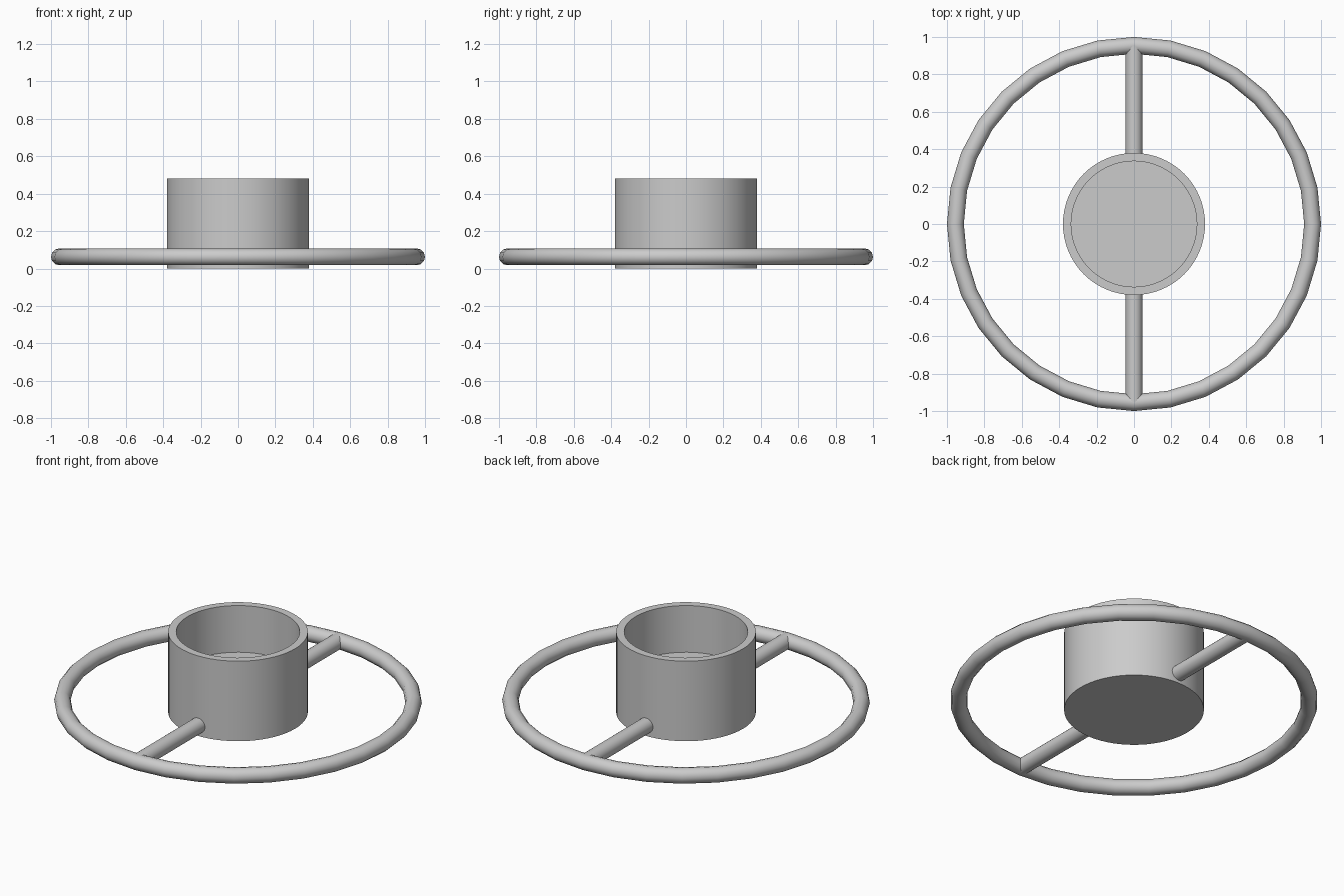
import bpy, bmesh
from math import radians

if "Cube" in bpy.data.objects:
    bpy.data.objects.remove(bpy.data.objects["Cube"])

RING_R, TUBE_R, RING_Z = 0.955, 0.045, 0.0625
CUP_R, CUP_H, WALL, FLOOR_Z = 0.38, 0.48, 0.044, 0.20


def finish(name):
    obj = bpy.context.object
    obj.name = obj.data.name = name
    bpy.ops.object.shade_smooth_by_angle(angle=radians(35))
    return obj


# Cup: cylinder whose top is inset for the rim and sunk to the inner floor
bpy.ops.mesh.primitive_cylinder_add(vertices=64, radius=CUP_R, depth=CUP_H,
                                    location=(0, 0, CUP_H / 2))
cup = bpy.context.object
bm = bmesh.new()
bm.from_mesh(cup.data)
top = max(bm.faces, key=lambda f: f.calc_center_median().z)
bmesh.ops.inset_region(bm, faces=[top], thickness=WALL)
well = bmesh.ops.extrude_discrete_faces(bm, faces=[top])["faces"][0]
bmesh.ops.translate(bm, verts=well.verts, vec=(0, 0, FLOOR_Z - CUP_H))
bm.to_mesh(cup.data)
bm.free()
finish("cup")

# Outer ring
bpy.ops.mesh.primitive_torus_add(major_segments=32, minor_segments=12,
                                 major_radius=RING_R, minor_radius=TUBE_R,
                                 location=(0, 0, RING_Z))
finish("outer_ring")

# Two spokes joining the cup wall to the ring centre line
inner = CUP_R - WALL / 2
for name, side in (("front_spoke", -1), ("back_spoke", 1)):
    bpy.ops.mesh.primitive_cylinder_add(
        vertices=24, radius=TUBE_R, depth=RING_R - inner,
        location=(0, side * (RING_R + inner) / 2, RING_Z),
        rotation=(radians(90), 0, 0))
    finish(name)
